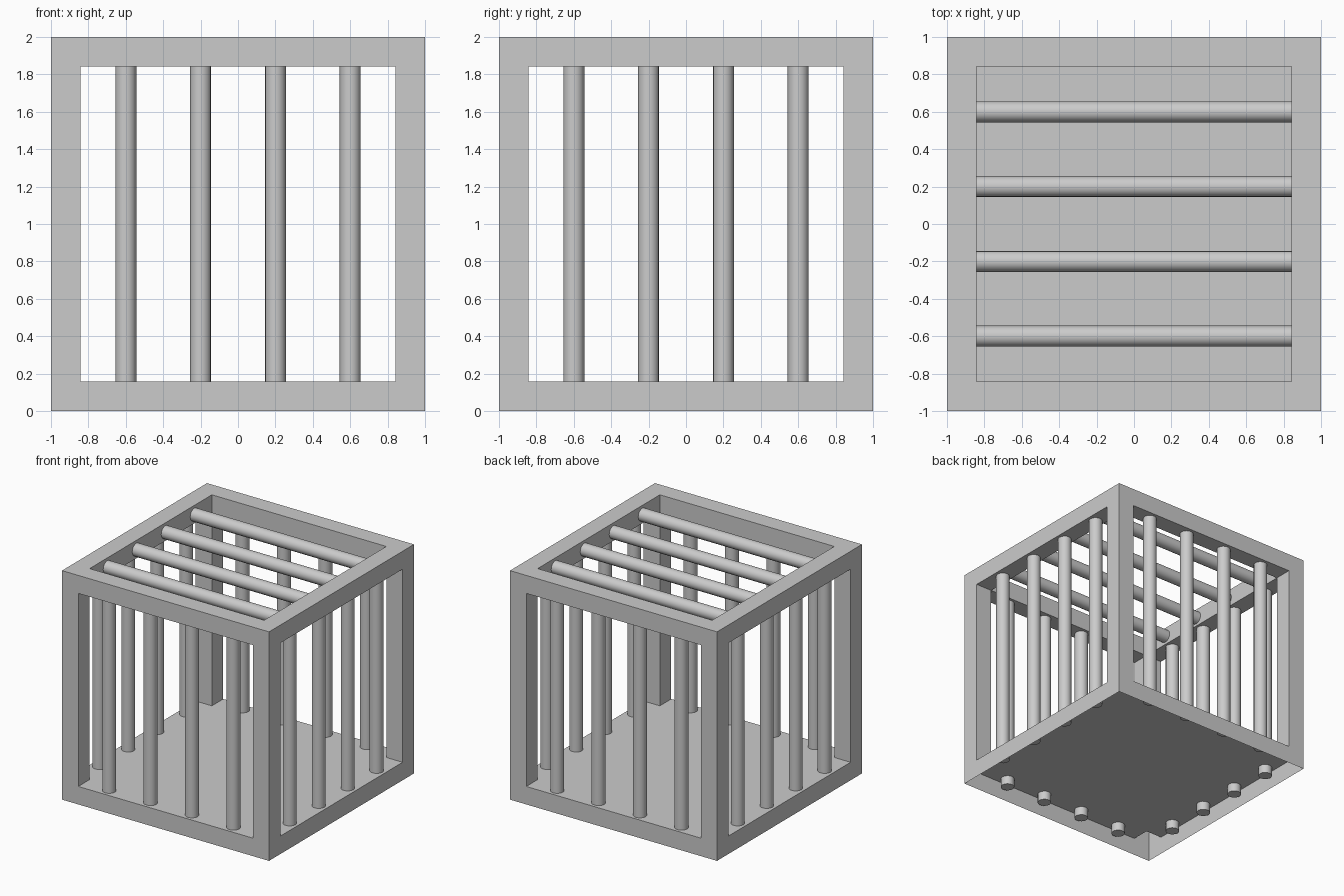
import bpy, bmesh
from math import pi, radians
from itertools import product

if "Cube" in bpy.data.objects:
    bpy.data.objects.remove(bpy.data.objects["Cube"])

INNER = 0.843          # half width of the openings
MID = 0.92             # centre line of the beams
BAR_R = 0.056
STEPS = (-0.6, -0.2, 0.2, 0.6)


# Cage shell: boundary of a 3x3x3 cell layout, hollow and open underneath
def build_frame():
    cuts = (-1, -INNER, INNER, 1)

    def solid(c):
        if min(c) < 0 or max(c) > 2:
            return False
        return c[2] == 0 or sum(i != 1 for i in c) >= 2

    bm = bmesh.new()
    for cell in product(range(3), repeat=3):
        if not solid(cell):
            continue
        for axis, side in product(range(3), (0, 1)):
            near = list(cell)
            near[axis] += 2 * side - 1
            if solid(near) or near[2] < 0:
                continue
            u, v = (axis + 1) % 3, (axis + 2) % 3
            ring = [(0, 0), (1, 0), (1, 1), (0, 1)]
            if not side:
                ring.reverse()
            verts = []
            for du, dv in ring:
                p = list(cell)
                p[axis] += side
                p[u] += du
                p[v] += dv
                co = [cuts[i] for i in p]
                verts.append(bm.verts.new((co[0], co[1], co[2] + 1)))
            bm.faces.new(verts)
    bmesh.ops.remove_doubles(bm, verts=bm.verts, dist=1e-5)
    mesh = bpy.data.meshes.new("cage_frame")
    bm.to_mesh(mesh)
    bm.free()
    bpy.context.collection.objects.link(bpy.data.objects.new("cage_frame", mesh))


def bar(name, loc, rot=(0, 0, 0)):
    bpy.ops.mesh.primitive_cylinder_add(vertices=16, radius=BAR_R, depth=2 * MID,
                                        location=loc, rotation=rot)
    bpy.context.object.name = name
    bpy.ops.object.shade_smooth_by_angle(angle=radians(40))


build_frame()

# Bars on the four walls and across the top
for s in STEPS:
    bar("front_bar", (s, -MID, 1))
    bar("back_bar", (s, MID, 1))
    bar("left_bar", (-MID, s, 1))
    bar("right_bar", (MID, s, 1))
    bar("top_bar", (0, s, 1 + MID), (0, pi / 2, 0))
